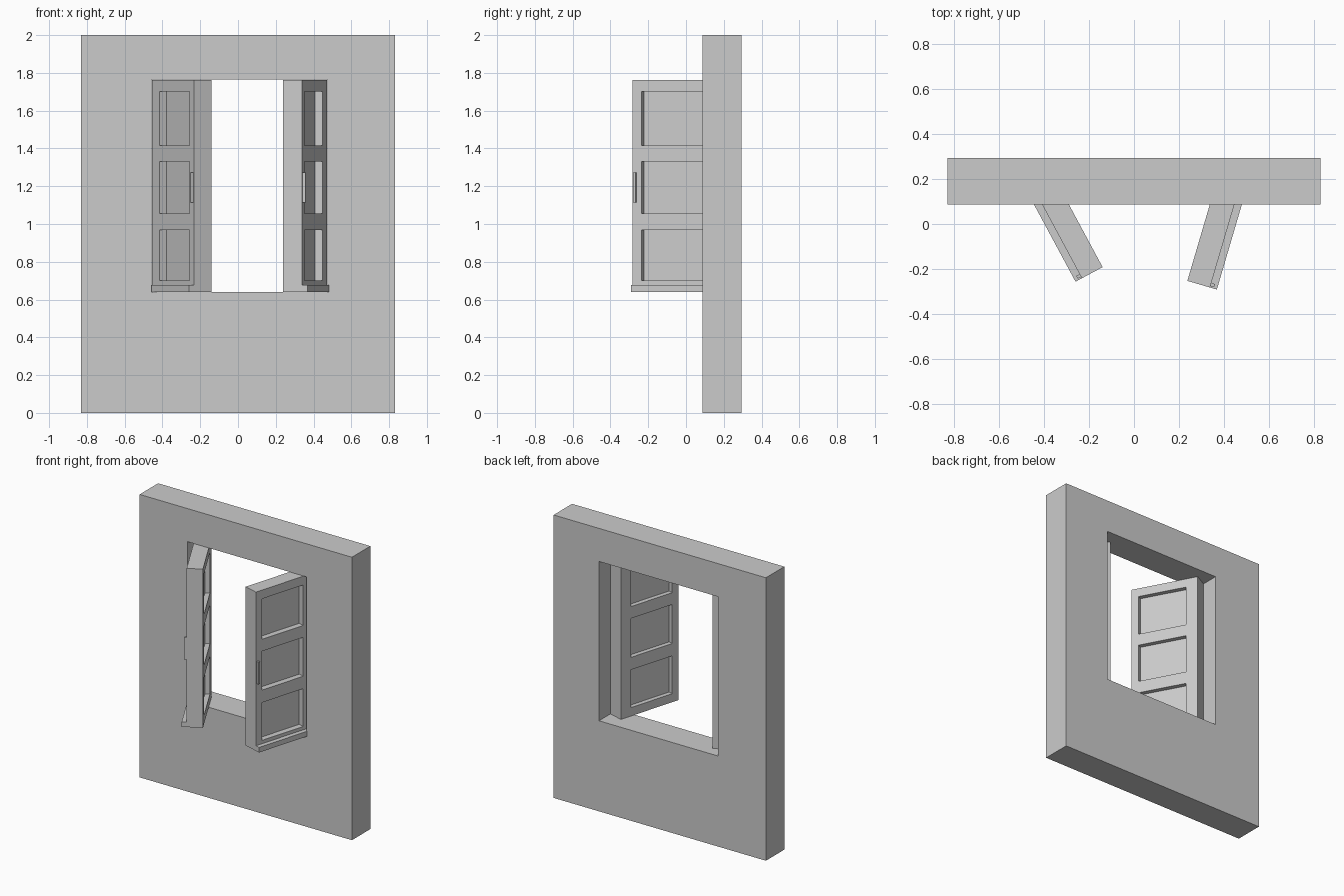
import bpy, bmesh
from math import radians
from mathutils import Matrix, Vector

if "Cube" in bpy.data.objects:
    bpy.data.objects.remove(bpy.data.objects["Cube"])


def boxes(name, bounds, mat=Matrix()):
    """One object made of axis-aligned boxes ((x0,x1),(y0,y1),(z0,z1)), placed by mat."""
    bm = bmesh.new()
    for b in bounds:
        size = [abs(r[1] - r[0]) for r in b]
        mid = Vector([(r[0] + r[1]) / 2 for r in b])
        bmesh.ops.create_cube(bm, size=1, matrix=Matrix.Translation(mid) @ Matrix.Diagonal((*size, 1)))
    me = bpy.data.meshes.new(name)
    bm.to_mesh(me)
    bm.free()
    ob = bpy.data.objects.new(name, me)
    ob.matrix_world = mat
    bpy.context.collection.objects.link(ob)
    return ob


def cut(ob, bounds, mat=Matrix()):
    """Subtract boxes from ob and remove the cutter."""
    cutter = boxes("cutter", bounds, mat)
    cutter.hide_render = True
    mod = ob.modifiers.new("cut", 'BOOLEAN')
    mod.operation = 'DIFFERENCE'
    mod.solver = 'EXACT'
    mod.object = cutter
    bpy.context.view_layer.objects.active = ob
    bpy.ops.object.modifier_apply(modifier=mod.name)
    bpy.data.objects.remove(cutter)


# wall with window opening
wall = boxes("wall", [((-0.83, 0.83), (0.087, 0.293), (0, 2))])
cut(wall, [((-0.457, 0.475), (0, 0.4), (0.64, 1.766))])

WIDTH, THICK = 0.47, 0.105
PANELS = [(0.701, 0.968), (1.056, 1.331), (1.415, 1.701)]


def shutter(side, s, hinge, angle):
    """Leaf hinged at its outer edge; s is the direction toward the free edge."""
    mat = Matrix.Translation(hinge) @ Matrix.Rotation(radians(angle), 4, 'Z')
    leaf = boxes(side + "_shutter", [((0, s * WIDTH), (0, THICK), (0.641, 1.763))], mat)
    # recessed panels on both faces
    u = (s * 0.083, s * 0.42)
    cut(leaf, [(u, y, z) for z in PANELS for y in ((-0.05, 0.041), (THICK - 0.032, THICK + 0.05))], mat)
    # weather bar along the bottom and pull near the free edge
    boxes(side + "_weather_bar", [((0, s * WIDTH), (-0.032, 0), (0.641, 0.677))], mat)
    boxes(side + "_handle", [((s * 0.449, s * 0.463), (-0.017, 0), (1.115, 1.272))], mat)


shutter("left", 1, (-0.455, 0.172, 0), -61.7)
shutter("right", -1, (0.471, 0.168, 0), 73.6)
